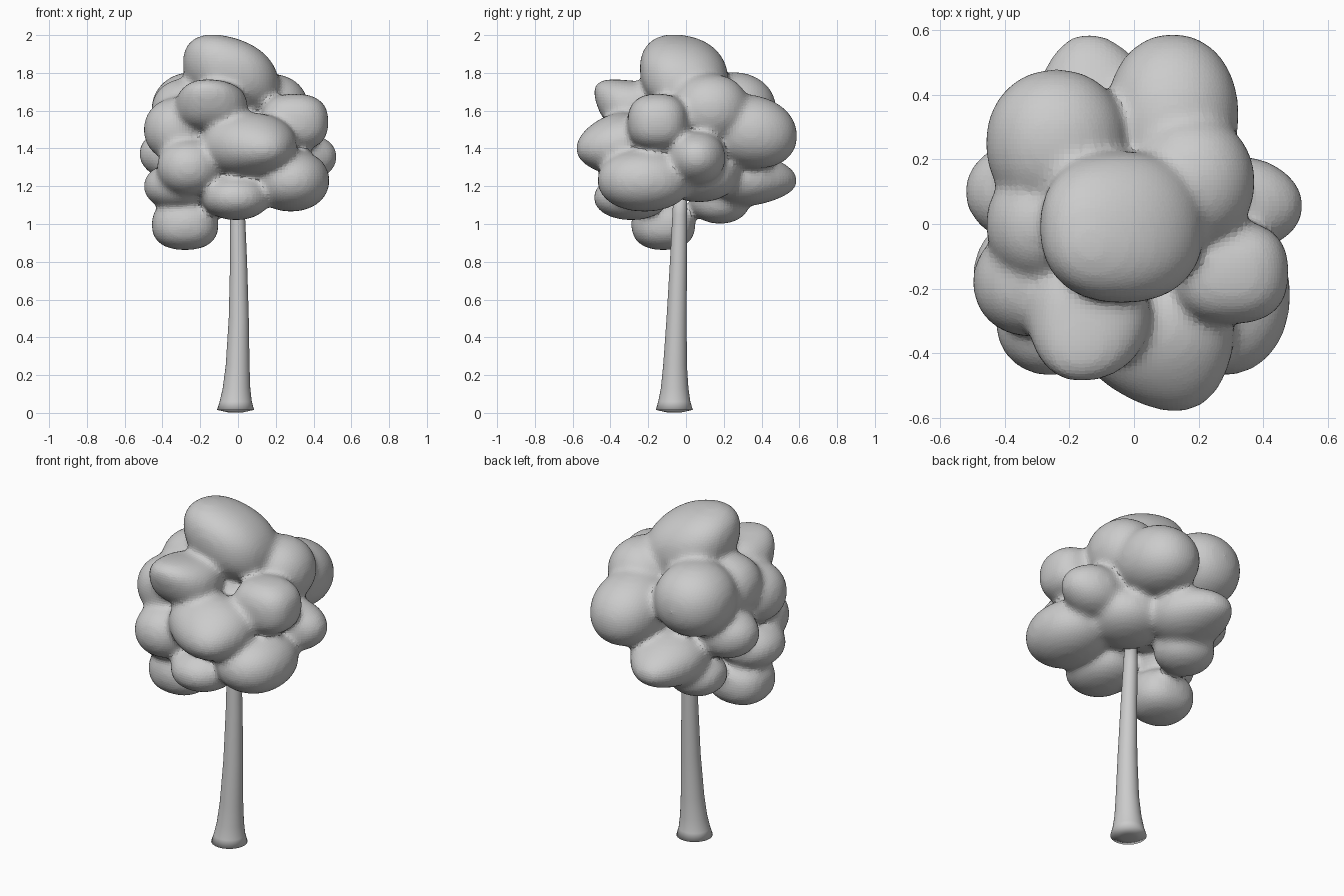
import bpy, bmesh, math
from mathutils import Vector

if "Cube" in bpy.data.objects:
    bpy.data.objects.remove(bpy.data.objects["Cube"])


def make_object(name, bm):
    mesh = bpy.data.meshes.new(name)
    bm.to_mesh(mesh)
    bm.free()
    ob = bpy.data.objects.new(name, mesh)
    bpy.context.collection.objects.link(ob)
    return ob


def smooth(ob):
    bpy.ops.object.select_all(action='DESELECT')
    ob.select_set(True)
    bpy.context.view_layer.objects.active = ob
    bpy.ops.object.shade_smooth_by_angle(angle=math.pi)


# Trunk: flared, slightly leaning tube (x, y, z, radius)
rings = [(-.013, -.062, .003, .04), (-.013, -.062, .016, .098), (-.012, -.062, .06, .085),
         (-.008, -.06, .13, .073), (-.002, -.058, .25, .063), (.004, -.05, .5, .053),
         (.003, -.04, .8, .045), (-.002, -.033, 1.05, .039), (-.004, -.03, 1.2, .034)]
SIDES = 32
bm = bmesh.new()
loops = []
for x, y, z, r in rings:
    loops.append([bm.verts.new((x + r * math.cos(a), y + r * math.sin(a), z))
                  for a in (2 * math.pi * i / SIDES for i in range(SIDES))])
for a, b in zip(loops, loops[1:]):
    for i in range(SIDES):
        j = (i + 1) % SIDES
        bm.faces.new((a[i], a[j], b[j], b[i]))
bm.faces.new(loops[0][::-1])
bm.faces.new(loops[-1])
smooth(make_object("trunk", bm))


def clump(bm, centre, radii, tip=None, shear=(0, 0), box=2.1):
    """Rounded ball, optionally drawn out to a soft tip or sheared in height."""
    centre = Vector(centre)
    for v in bmesh.ops.create_icosphere(bm, subdivisions=4, radius=1)["verts"]:
        unit = v.co.copy()
        n = sum(abs(c) ** box for c in unit) ** (1 / box)
        off = Vector([c / n * r for c, r in zip(unit, radii)])
        off.z += shear[0] * off.x + shear[1] * off.y
        if tip:
            aim = Vector(tip) - centre
            d = aim.normalized()
            own = 1 / math.sqrt(sum((c / r) ** 2 for c, r in zip(d, radii)))
            w = max(0, off.dot(d) / own)
            off += d * (aim.length - own) * min(w, 1.1) ** 3
        v.co = centre + off


bm = bmesh.new()
# Core and underside filling
clump(bm, (-.03, .02, 1.42), (.26, .24, .25))
clump(bm, (.11, .07, 1.26), (.21, .21, .145))
# Top
clump(bm, (-.037, -.01, 1.79), (.255, .235, .195), shear=(-.25, -.15), box=2.3)
# Front
clump(bm, (-.14, -.28, 1.625), (.19, .17, .13), tip=(-.16, -.44, 1.745), box=2.4)
clump(bm, (.06, -.33, 1.42), (.25, .19, .17), tip=(.13, -.58, 1.385))
clump(bm, (-.26, -.30, 1.30), (.17, .17, .15))
clump(bm, (-.01, -.29, 1.14), (.18, .20, .12))
# Right
clump(bm, (.28, -.22, 1.23), (.205, .25, .165))
clump(bm, (.30, -.15, 1.54), (.18, .16, .15), box=2.5)
clump(bm, (.33, .06, 1.35), (.17, .15, .14), tip=(.525, .05, 1.37))
clump(bm, (.18, .13, 1.61), (.195, .205, .185))
# Back
clump(bm, (.12, .34, 1.49), (.205, .25, .195), shear=(0, -.1))
clump(bm, (-.11, .31, 1.24), (.21, .20, .145), tip=(-.15, .59, 1.22))
clump(bm, (-.24, .25, 1.60), (.22, .23, .205))
clump(bm, (-.20, .18, 1.12), (.165, .16, .12))
# Left
clump(bm, (-.28, 0, 1.60), (.18, .18, .17))
clump(bm, (-.32, -.18, 1.50), (.18, .17, .17))
clump(bm, (-.34, .10, 1.37), (.165, .16, .14), tip=(-.525, .10, 1.38))
clump(bm, (-.32, -.16, 1.20), (.18, .185, .125))
clump(bm, (-.28, -.12, .997), (.178, .17, .135), box=2.4)

# Fuse the clumps into one soft surface
crown = make_object("crown", bm)
rem = crown.modifiers.new("fuse", 'REMESH')
rem.mode = 'VOXEL'
rem.voxel_size = .016
soft = crown.modifiers.new("soften", 'SMOOTH')
soft.factor = .5
soft.iterations = 20
smooth(crown)
